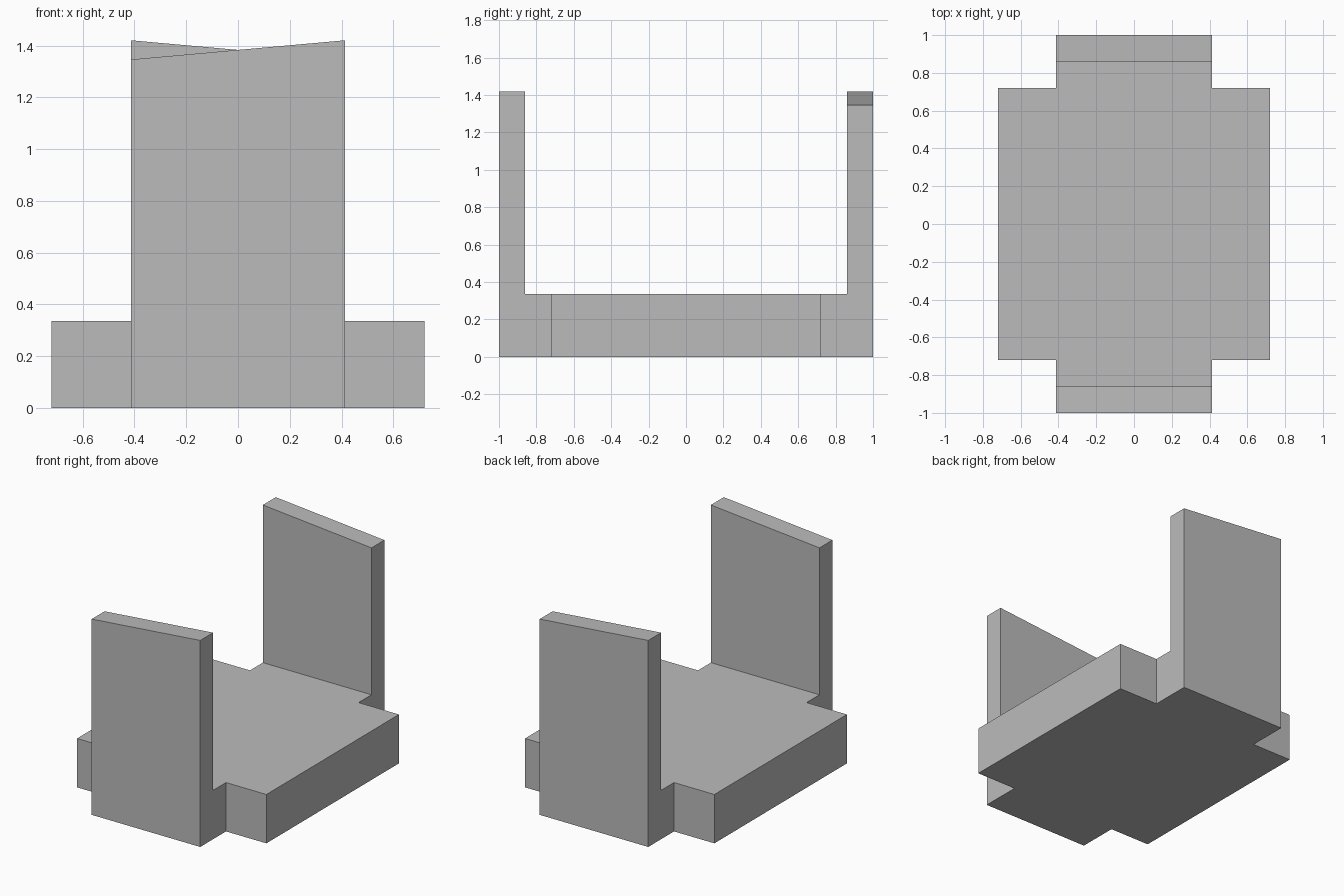
import bpy
import bmesh
from mathutils import Matrix
from math import pi

cube = bpy.data.objects.get("Cube")
if cube:
    bpy.data.objects.remove(cube, do_unlink=True)

# Single plain grey
grey = bpy.data.materials.new("plain_grey")
grey.use_nodes = True
colour = (0.5, 0.5, 0.5, 1)
grey.diffuse_color = colour
grey.node_tree.nodes["Principled BSDF"].inputs["Base Color"].default_value = colour

HALF_SLAB = 0.72
HALF_WALL = 0.413
FLOOR = 0.336
WALL_IN = 0.86
TOP_HIGH = 1.42
TOP_LOW = 1.346


def add_prism(name, profile, half_width, turn=0):
    """Extrude a (y, z) profile along x, with any wall top lowered on one side."""
    bm = bmesh.new()
    face = bm.faces.new([bm.verts.new((-half_width, y, z)) for y, z in profile])
    result = bmesh.ops.extrude_face_region(bm, geom=[face])
    moved = [v for v in result["geom"] if isinstance(v, bmesh.types.BMVert)]
    bmesh.ops.translate(bm, verts=moved, vec=(2 * half_width, 0, 0))
    for v in bm.verts:
        if v.co.z > 1 and v.co.x < 0:
            v.co.z = TOP_LOW
    bm.transform(Matrix.Rotation(turn, 4, "Z"))
    bmesh.ops.recalc_face_normals(bm, faces=bm.faces)
    mesh = bpy.data.meshes.new(name)
    bm.to_mesh(mesh)
    bm.free()
    mesh.materials.append(grey)
    obj = bpy.data.objects.new(name, mesh)
    bpy.context.collection.objects.link(obj)
    return obj


# Square base slab
add_prism("base_slab", [(-HALF_SLAB, 0), (HALF_SLAB, 0),
                        (HALF_SLAB, FLOOR), (-HALF_SLAB, FLOOR)], HALF_SLAB)

# Upright end walls, each with a short floor tab joining the slab
end_profile = [(-1, 0), (-HALF_SLAB, 0), (-HALF_SLAB, FLOOR),
               (-WALL_IN, FLOOR), (-WALL_IN, TOP_HIGH), (-1, TOP_HIGH)]
for name, turn in (("front_wall", 0), ("back_wall", pi)):
    add_prism(name, end_profile, HALF_WALL, turn)
